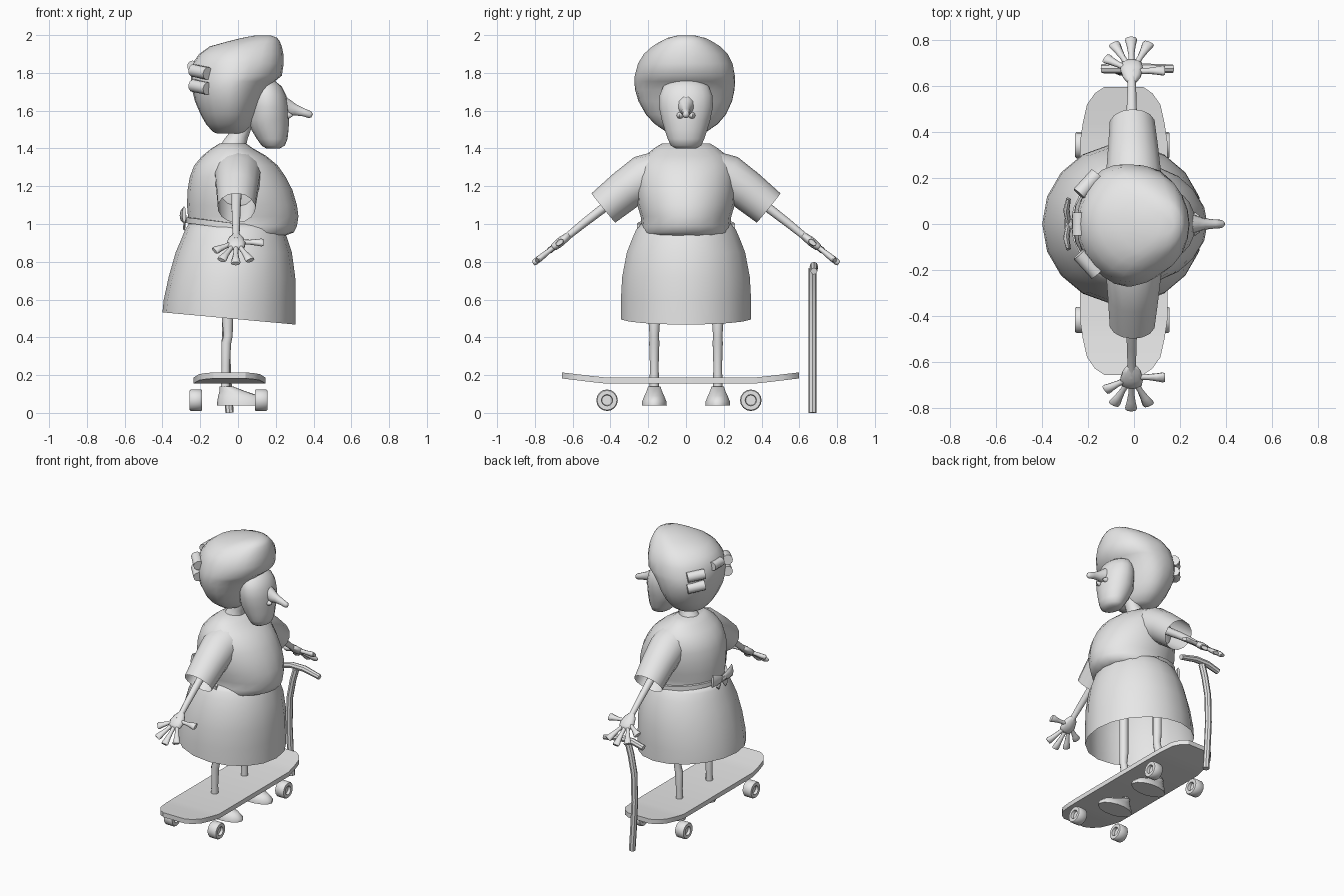
import bpy, bmesh, math
from mathutils import Vector

grey = bpy.data.materials.new("plain_grey")
grey.diffuse_color = (0.8, 0.8, 0.8, 1)


def loft(name, rings, cap_start=True, cap_end=True, angle=40):
    """Skin a list of equal-sized point rings."""
    bm = bmesh.new()
    vr = [[bm.verts.new(p) for p in r] for r in rings]
    n = len(vr[0])
    for a, b in zip(vr, vr[1:]):
        for i in range(n):
            j = (i + 1) % n
            bm.faces.new((a[i], a[j], b[j], b[i]))
    if cap_start:
        bm.faces.new(vr[0][::-1])
    if cap_end:
        bm.faces.new(vr[-1])
    bmesh.ops.recalc_face_normals(bm, faces=bm.faces)
    me = bpy.data.meshes.new(name)
    bm.to_mesh(me)
    bm.free()
    me.materials.append(grey)
    ob = bpy.data.objects.new(name, me)
    bpy.context.collection.objects.link(ob)
    bpy.ops.object.select_all(action='DESELECT')
    ob.select_set(True)
    bpy.context.view_layer.objects.active = ob
    bpy.ops.object.shade_smooth_by_angle(angle=math.radians(angle))
    return ob


def ring(c, u, v, n):
    return [Vector(c) + Vector(u) * math.cos(2 * math.pi * i / n)
            + Vector(v) * math.sin(2 * math.pi * i / n) for i in range(n)]


def body(profile, n):
    """Horizontal rings from (z, back x, front x, half width)."""
    return [ring(((a + b) / 2, 0, z), ((b - a) / 2, 0, 0), (0, w, 0), n)
            for z, a, b, w in profile]


def tube(name, pts, radii, n=10, ref=(1, 0, 0), **kw):
    """Tube along points; radii are (across, along ref)."""
    pts = [Vector(p) for p in pts]
    rings = []
    for i, p in enumerate(pts):
        t = (pts[min(i + 1, len(pts) - 1)] - pts[max(i - 1, 0)]).normalized()
        u = t.cross(Vector(ref)).normalized()
        v = u.cross(t)
        a, b = radii[i] if isinstance(radii[i], tuple) else (radii[i],) * 2
        rings.append(ring(p, u * a, v * b, n))
    return loft(name, rings, **kw)


# Skirt with slanted hem, open below
skirt = body([(.50, -.40, .305, .35), (.60, -.393, .305, .35), (.72, -.367, .303, .343),
              (.85, -.33, .285, .318), (.92, -.30, .262, .29), (.97, -.28, .245, .268),
              (1.0, -.262, .23, .24)], 18)
for p in skirt[0]:
    p.z -= .092 * (p.x + .047)
loft("skirt", skirt, cap_start=False, angle=60)

# Bodice with overhanging bust
loft("bodice", body([(.935, -.24, .24, .235), (.955, -.255, .295, .24), (.99, -.262, .312, .234),
                     (1.04, -.265, .32, .24), (1.10, -.27, .312, .258), (1.18, -.267, .288, .265),
                     (1.25, -.255, .252, .265), (1.31, -.232, .21, .252), (1.36, -.19, .15, .22),
                     (1.40, -.14, .08, .17), (1.425, -.10, .045, .13)], 20), angle=60)

# Sash band round the back, with bow
band = []
for i in range(13):
    a = math.pi * (.5 + i / 12)
    c, s = math.cos(a), math.sin(a)
    z = .985 - .035 * c
    band.append([Vector((.01 + c * r, s * (r - .025), z + h))
                 for r, h in ((.265, -.015), (.285, -.015), (.285, .015), (.265, .015))])
loft("sash", band)
for s, side in ((1, "left"), (-1, "right")):
    tube("bow_loop_" + side, [(-.285, 0, 1.03), (-.295, s * .06, 1.045), (-.285, s * .11, 1.05)],
         [(.018, .01), (.035, .014), (.045, .01)], 8)
    tube("bow_tail_" + side, [(-.28, 0, 1.03), (-.285, s * .05, .98)], [(.012, .006), (.022, .006)], 6)
tube("bow_knot", [(-.285, -.02, 1.03), (-.285, .02, 1.03)], [.02, .02], 8)

# Neck and collar
tube("neck", [(-.03, 0, 1.37), (-.015, 0, 1.43), (.005, 0, 1.47), (.03, 0, 1.54)],
     [.085, .06, .05, .05], 12)

# Face, long pointed nose, nostrils
loft("face", body([(1.40, .15, .22, .055), (1.415, .125, .248, .082), (1.45, .10, .262, .098),
                   (1.50, .07, .268, .115), (1.55, .05, .27, .13), (1.62, .05, .268, .145),
                   (1.68, .05, .256, .142), (1.73, .06, .23, .122), (1.77, .10, .18, .06)], 18), angle=60)
tube("nose", [(.235, 0, 1.625), (.27, 0, 1.612), (.305, 0, 1.603), (.35, 0, 1.59), (.382, 0, 1.578), (.392, 0, 1.573)],
     [(.05, .055), (.038, .045), (.025, .03), (.02, .022), (.018, .02), (.009, .01)], 10, ref=(0, 0, 1), angle=60)
for s, side in ((1, "left"), (-1, "right")):
    tube("nostril_" + side, [(.245, s * .03, 1.575), (.268, s * .032, 1.575), (.287, s * .03, 1.575)],
         [.018, .018, .006], 8, ref=(0, 0, 1), angle=60)

# Puffy hair with gentle lumps
hair = body([(1.478, -.11, .02, .07), (1.49, -.135, .045, .11), (1.53, -.17, .075, .168),
             (1.58, -.198, .10, .212), (1.65, -.228, .13, .248), (1.71, -.243, .16, .263),
             (1.755, -.25, .195, .267), (1.785, -.25, .232, .265), (1.85, -.242, .242, .25),
             (1.90, -.205, .24, .222), (1.94, -.15, .232, .18), (1.965, -.06, .222, .14),
             (1.985, .02, .208, .10), (1.998, .09, .175, .045)], 24)
for r in hair:
    c = sum(r, Vector()) / len(r)
    for i, p in enumerate(r):
        a = 2 * math.pi * i / len(r)
        k = 1 + .025 * math.sin(5 * a + p.z * 9) * math.sin(a) ** 2
        p.x, p.y = c.x + (p.x - c.x) * k, p.y * k
loft("hair", hair, angle=70)

# Hair rollers in pairs on each back side, one at the back
for s, side in ((1, "left"), (-1, "right")):
    for k, z in enumerate((1.805, 1.725)):
        tube(f"roller_{side}_{k}", [(-.238, s * .13, z + .008), (-.16, s * .215, z - .008)],
             [.034, .034], 10, ref=(0, 0, 1))
tube("roller_back", [(-.24, -.05, 1.835), (-.24, .05, 1.835)], [.03, .03], 10)

for s, side in ((1, "left"), (-1, "right")):
    # Sleeve, open at the cuff
    tube("sleeve_" + side,
         [(0, s * .13, 1.275), (-.002, s * .22, 1.245), (-.004, s * .32, 1.18), (-.008, s * .437, 1.085)],
         [(.115, .13), (.122, .122), (.108, .112), (.1, .1)], 14, cap_end=False, angle=60)
    # Thin arm
    tube("arm_" + side, [(-.005, s * .25, 1.22), (-.01, s * .43, 1.09), (-.01, s * .54, 1.005),
                         (-.01, s * .62, .94), (-.01, s * .66, .91)],
         [.03, .025, .022, .019, .024], 10, angle=60)
    # Hand: flat palm and splayed fingers in a sloping plane
    palm = Vector((-.01, s * .665, .905))
    along = Vector((0, s * .78, -.62))
    normal = Vector((0, s * .62, .78))
    across = Vector((1, 0, 0))
    tube("palm_" + side, [palm + along * d for d in (-.06, -.03, .01, .045, .06)],
         [(.016, .02), (.022, .04), (.024, .052), (.02, .046), (.01, .03)], 10, angle=60)
    for k, (x, d) in enumerate(((-.115, .075), (-.078, .155), (-.003, .185), (.075, .158), (.145, .005))):
        v = across * x + along * d
        tube(f"finger_{side}_{k}", [palm + v * f for f in (.2, .5, .75, .93, 1)],
             [(.014, .014), (.013, .013), (.019, .016), (.026, .017), (.024, .012)],
             8, ref=normal, angle=60)
    # Knobbly leg and shoe
    y = s * .168
    tube("leg_" + side, [(-.055, y, .98), (-.055, y, .48), (-.052, y, .41), (-.062, y, .37),
                         (-.065, y, .25), (-.068, y, .10)],
         [.03, .03, .025, .027, .023, .026], 10, angle=60)
    shoe = [ring((.02, y, .04), (.13, 0, 0), (0, .068, 0), 14),
            ring((.02, y, .06), (.13, 0, 0), (0, .066, 0), 14),
            ring((.005, y, .09), (.11, 0, 0), (0, .054, 0), 14),
            ring((-.03, y, .115), (.068, 0, 0), (0, .042, 0), 14),
            ring((-.062, y, .14), (.036, 0, 0), (0, .034, 0), 14)]
    loft("shoe_" + side, shoe, angle=50)

# Skateboard deck with raised rounded ends
half = [(.627, .085), (.60, .125), (.55, .16), (.47, .178), (.39, .19)]
stations = [(-d, w) for d, w in half] + [(d, w) for d, w in half[::-1]]
deck = []
for d, w in stations:
    z = .155 + max(0, abs(d) - .40) * .12
    deck.append([Vector((-.045 + sx * w, -.03 + d, z + h))
                 for sx, h in ((-1, 0), (1, 0), (1, .032), (-1, .032))])
loft("deck", deck, angle=30)

# Wheels with recessed hubs on both faces
for y, end in ((-.418, "a"), (.343, "b")):
    for x, side in ((-.223, "back"), (.122, "front")):
        prof = [(-.014, .027), (-.033, .03), (-.033, .052), (-.027, .057),
                (.027, .057), (.033, .052), (.033, .03), (.014, .027)]
        loft(f"wheel_{side}_{end}", [ring((x + dx, y, .067), (0, r, 0), (0, 0, r), 16) for dx, r in prof])

# Bowed walking cane with a cross handle
tube("cane", [(-.045, .67, 0), (-.055, .67, .15), (-.065, .67, .35), (-.06, .67, .55),
              (-.035, .67, .68), (-.01, .67, .765)], [.022] * 6, 8)
tube("cane_handle", [(-.14, .677, .755), (-.05, .677, .778), (.05, .677, .778), (.17, .677, .75)],
     [.02, .022, .022, .018], 8, ref=(0, 0, 1))
